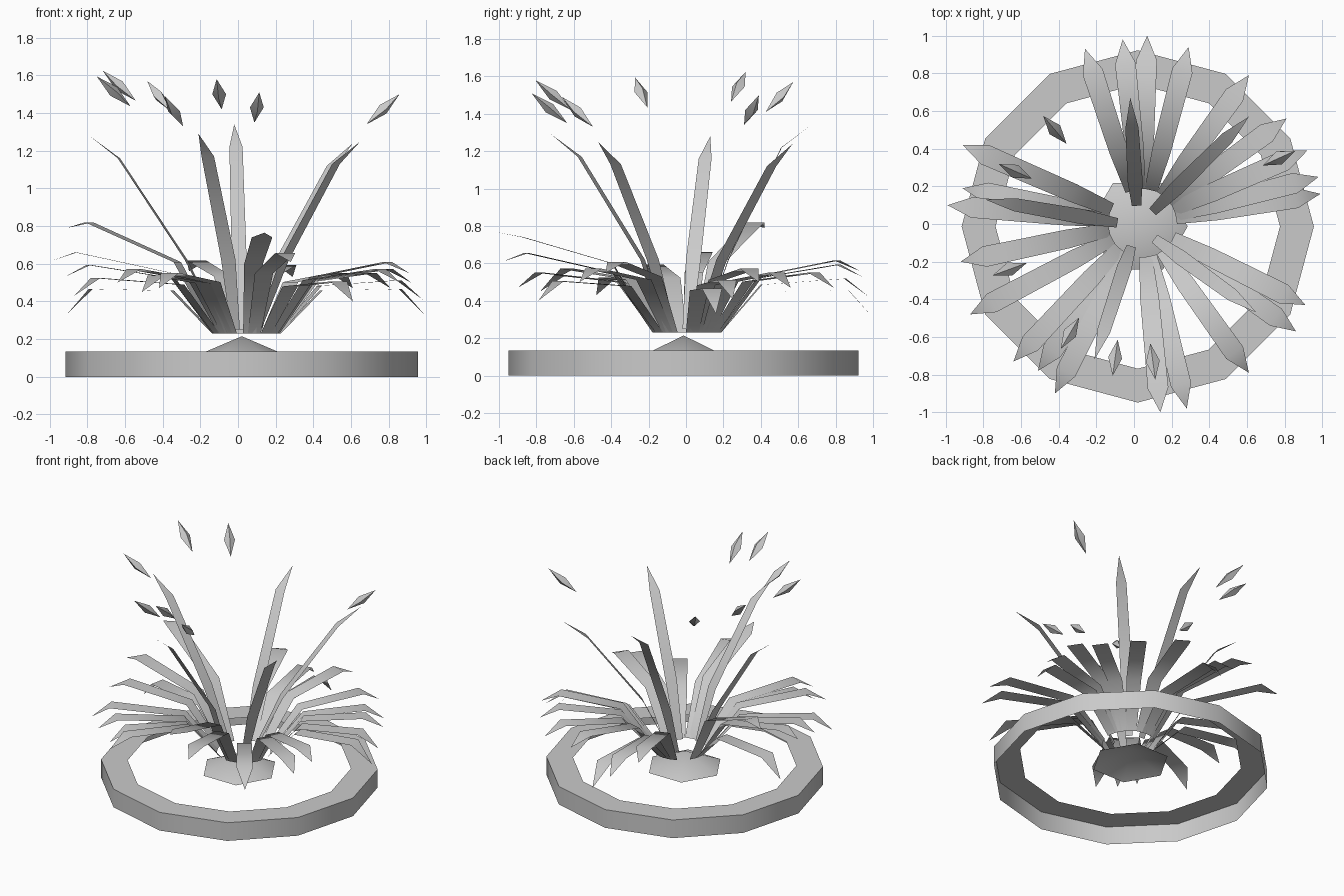
import bpy, bmesh, math
from mathutils import Vector

if "Cube" in bpy.data.objects:
    bpy.data.objects.remove(bpy.data.objects["Cube"])

CENTRE = Vector((0.02, -0.013, 0))
LOW_CENTRE = Vector((0.045, 0.005, 0))
GREY = (0.59, 0.59, 0.59, 1)

grey = bpy.data.materials.new("plain_grey")
grey.use_nodes = True
grey.diffuse_color = GREY
grey.node_tree.nodes["Principled BSDF"].inputs["Base Color"].default_value = GREY


def finish(name, bm, angle=35):
    mesh = bpy.data.meshes.new(name)
    bm.to_mesh(mesh)
    bm.free()
    mesh.materials.append(grey)
    obj = bpy.data.objects.new(name, mesh)
    bpy.context.collection.objects.link(obj)
    bpy.ops.object.select_all(action="DESELECT")
    obj.select_set(True)
    bpy.context.view_layer.objects.active = obj
    bpy.ops.object.shade_smooth_by_angle(angle=math.radians(angle))


def ring_point(radius, z, turn):
    return CENTRE + Vector((radius * math.cos(turn), radius * math.sin(turn), z))


# Twelve-sided base ring: an outer wall and a flat top, open below and inside
bm = bmesh.new()
section = [(0.935, 0), (0.935, 0.135), (0.755, 0.135)]
loops = [[bm.verts.new(ring_point(r, z, math.tau * i / 12)) for r, z in section]
         for i in range(12)]
for i in range(12):
    a, b = loops[i], loops[(i + 1) % 12]
    for j in range(2):
        bm.faces.new((a[j], b[j], b[j + 1], a[j + 1]))
finish("base_ring", bm)

# Low six-sided open mound in the middle
bm = bmesh.new()
apex = bm.verts.new(CENTRE + Vector((0, 0, 0.215)))
rim = [bm.verts.new(ring_point(0.265, 0.102, math.tau * i / 6)) for i in range(6)]
for i in range(6):
    bm.faces.new((apex, rim[i], rim[(i + 1) % 6]))
finish("centre_mound", bm)


def blade(name, centre, tip, profile, widths):
    """Thin pointed strip rising from the middle and bending out to its tip."""
    out = Vector((tip.x - centre.x, tip.y - centre.y, 0)).normalized()
    side = Vector((-out.y, out.x, 0))
    bm = bmesh.new()
    rows = []
    for (r, z), w in zip(profile, widths):
        mid = centre + out * r + Vector((0, 0, z))
        rows.append([bm.verts.new(mid - side * w / 2), bm.verts.new(mid + side * w / 2)])
    for a, b in zip(rows, rows[1:]):
        bm.faces.new((a[0], b[0], b[1], a[1]))
    bm.faces.new((rows[-1][0], bm.verts.new(tip), rows[-1][1]))
    finish(name, bm, 60)


# Five tall blades: tip, then distance of the knee from the middle
tall_blades = [(0.61, 0.57, 1.24, 0.29), (-0.02, 0.67, 1.34, 0.24), (-0.79, 0.13, 1.28, 0.3),
               (-0.21, -0.72, 1.29, 0.23), (0.65, -0.47, 1.25, 0.28)]
for n, (x, y, z, knee) in enumerate(tall_blades):
    tip = Vector((x, y, z))
    r = (tip.xy - CENTRE.xy).length
    profile = [(0.11, 0.25), (knee, 0.62), (r - 0.16, z - 0.12)]
    blade(f"tall_blade_{n + 1}", CENTRE, tip, profile, (0.05, 0.08, 0.07))

# Low arching blades, anticlockwise from the left; one at the front rises to its tip
low_tips = [
    (0.99, 0.16, 0.33), (0.98, 0.25, 0.41), (0.92, 0.39, 0.5), (0.81, 0.56, 0.47),
    (0.61, 0.79, 0.47), (0.29, 0.94, 0.53), (0.07, 1.0, 0.31), (-0.06, 0.98, 0.42),
    (-0.26, 0.93, 0.56), (-0.91, 0.42, 0.79), (-0.91, 0.19, 0.33), (-0.99, 0.1, 0.615),
    (-0.92, -0.2, 0.53), (-0.87, -0.48, 0.43), (-0.64, -0.73, 0.5), (-0.51, -0.78, 0.45),
    (-0.42, -0.9, 0.47), (0.14, -1.0, 0.765), (0.28, -0.98, 0.61), (0.61, -0.79, 0.4),
    (0.86, -0.57, 0.5), (0.91, -0.43, 0.55)]
for n, place in enumerate(low_tips):
    tip = Vector(place)
    r, z = (tip.xy - LOW_CENTRE.xy).length, tip.z
    droop = -0.025 if n == 17 else 0.03 + (0.79 - z) ** 2 / 2
    knee = 0.45 + (z - 0.31) * 0.33
    profile = [(0.18, 0.23), (0.4, knee), (r - 0.13, z + droop)]
    blade(f"low_blade_{n + 1}", LOW_CENTRE, tip, profile, (0.07, 0.1, 0.11))

# Floating shards: stretched eight-sided diamonds pointing out and up
shards = [(-0.42, 0.5, 1.49), (-0.63, 0.28, 1.545), (-0.66, -0.24, 1.515), (-0.34, -0.58, 1.41),
          (-0.1, -0.71, 1.5), (0.1, -0.73, 1.43), (0.77, 0.35, 1.42)]
for n, place in enumerate(shards):
    place = Vector(place)
    flat = Vector((place.x, place.y, 0)).normalized()
    along = (flat * 0.77 + Vector((0, 0, 0.64))).normalized()
    side = Vector((-flat.y, flat.x, 0))
    up = along.cross(side)
    bm = bmesh.new()
    ends = [bm.verts.new(place + along * d) for d in (0.125, -0.125)]
    belt = [bm.verts.new(place + v) for v in (side * 0.037, up * 0.03, side * -0.037, up * -0.03)]
    for i in range(4):
        for end in ends:
            bm.faces.new((end, belt[i], belt[(i + 1) % 4]))
    bmesh.ops.recalc_face_normals(bm, faces=bm.faces)
    finish(f"shard_{n + 1}", bm)
